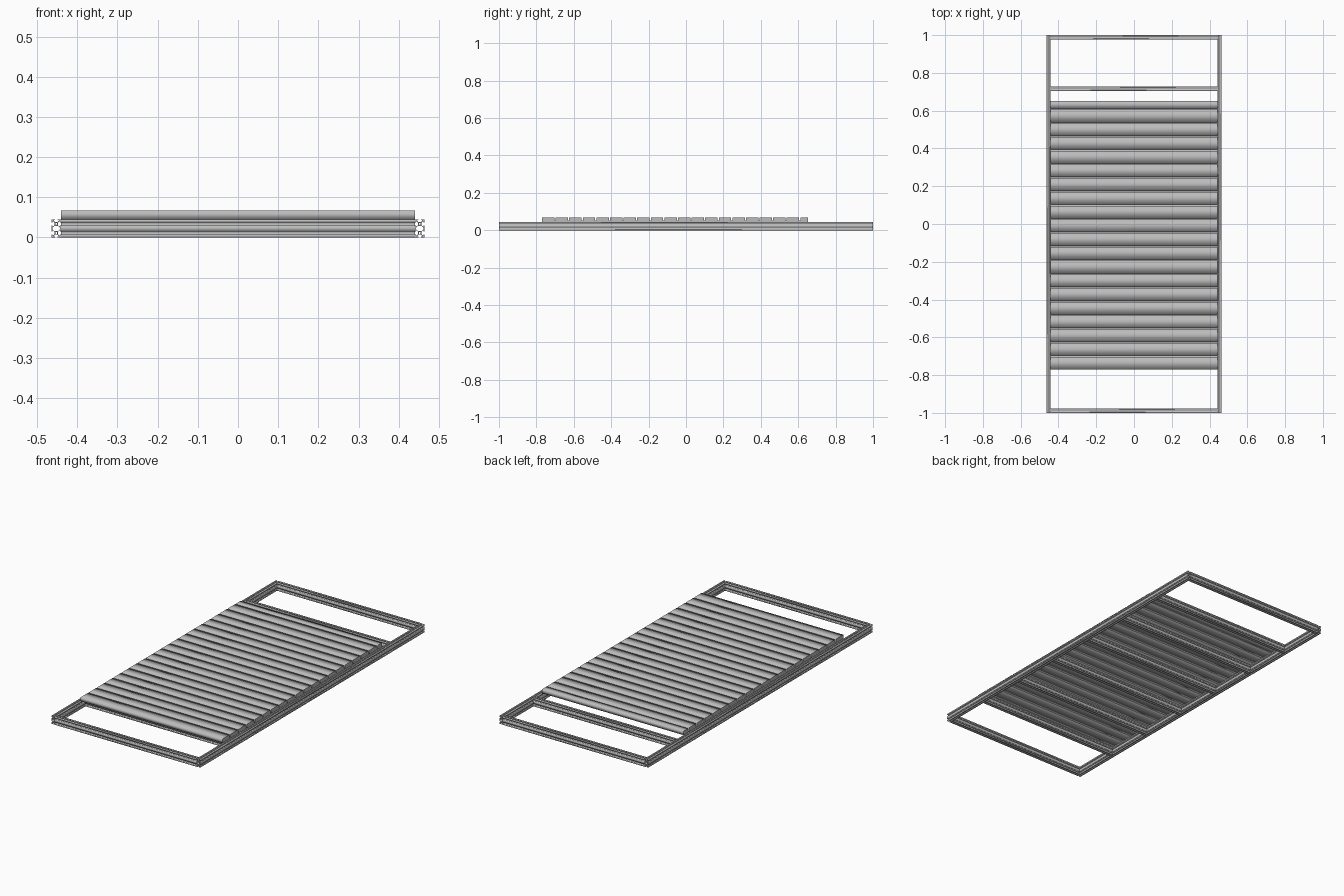
import bpy
import math
from mathutils import Vector, Matrix

old = bpy.data.objects.get("Cube")
if old:
    bpy.data.objects.remove(old, do_unlink=True)

U = 0.0225 / 20          # one profile unit
RAIL_X = 0.4523          # rail centre line
BEAM_HALF = 0.441        # half length of the cross beams
HEIGHT = 40 * U

grey = bpy.data.materials.new("plain grey")
grey.use_nodes = True
grey.diffuse_color = (0.5, 0.5, 0.5, 1)
grey.node_tree.nodes["Principled BSDF"].inputs["Base Color"].default_value = (0.5, 0.5, 0.5, 1)


def extrude_loops(name, loops, half_length, location, rotation):
    """Fill closed 2D loops (inner ones become holes) and extrude them."""
    curve = bpy.data.curves.new(name, "CURVE")
    curve.dimensions = "2D"
    curve.fill_mode = "BOTH"
    curve.extrude = half_length
    for loop in loops:
        spline = curve.splines.new("POLY")
        spline.points.add(len(loop) - 1)
        for point, (x, y) in zip(spline.points, loop):
            point.co = (x, y, 0, 1)
        spline.use_cyclic_u = True
    temp = bpy.data.objects.new(name + " outline", curve)
    bpy.context.collection.objects.link(temp)
    graph = bpy.context.evaluated_depsgraph_get()
    mesh = bpy.data.meshes.new_from_object(temp.evaluated_get(graph))
    bpy.data.objects.remove(temp, do_unlink=True)
    bpy.data.curves.remove(curve)
    mesh.materials.clear()
    mesh.materials.append(grey)
    mesh.name = name
    obj = bpy.data.objects.new(name, mesh)
    obj.location = location
    obj.rotation_euler = rotation
    bpy.context.collection.objects.link(obj)
    return obj


# Slotted double profile: T-slots on every side, two bores, one middle cavity
half_slot = [(10, 3), (8.2, 3), (8.2, 5.5), (7, 5.5), (4, 2.7)]
slot = [(d, -t) for d, t in half_slot] + half_slot[::-1]


def slot_at(centre_y, angle):
    turn = Matrix.Rotation(math.radians(angle), 2)
    return [tuple((turn @ Vector(p) + Vector((0, centre_y))) * U) for p in slot]


def scaled(points):
    return [(x * U, y * U) for x, y in points]


outline = (slot_at(-10, 0) + slot_at(10, 0) + scaled([(10, 20)])
           + slot_at(10, 90) + scaled([(-10, 20)])
           + slot_at(10, 180) + slot_at(-10, 180) + scaled([(-10, -20)])
           + slot_at(-10, 270) + scaled([(10, -20)]))
cavity = scaled([(8.2, -2), (8.2, 2), (4, 5.6), (-4, 5.6),
                 (-8.2, 2), (-8.2, -2), (-4, -5.6), (4, -5.6)])
bores = [scaled([(2.1 * math.cos(i * math.pi / 6), cy + 2.1 * math.sin(i * math.pi / 6))
                 for i in range(12)]) for cy in (-10, 10)]
profile = [outline, cavity] + bores

ALONG_Y = (math.pi / 2, 0, 0)
ALONG_X = (math.pi / 2, 0, math.pi / 2)

# Side rails
for side, x in (("left", RAIL_X), ("right", -RAIL_X)):
    extrude_loops(side + "_rail", profile, 1.0, (x, 0, HEIGHT / 2), ALONG_Y)

# End beams
for end, y in (("front", -1), ("back", 1)):
    extrude_loops(end + "_end_beam", profile, BEAM_HALF,
                  (0, y * (1 - 10 * U), HEIGHT / 2), ALONG_X)

# Evenly spaced beams carrying the deck
for i in range(6):
    extrude_loops(f"cross_beam_{i + 1}", profile, BEAM_HALF,
                  (0, 0.716 * (2 * i / 5 - 1), HEIGHT / 2), ALONG_X)

# Deck boards: closed underside with a narrow groove between boards, last one cut short
START, END, PITCH, GROOVE = -0.77, 0.652, 0.0727, 0.006
TOP, LIP = 0.0675, 0.051
count = math.ceil((END - START) / PITCH)
for i in range(count):
    y0 = START + i * PITCH
    y1 = min(y0 + PITCH, END)
    if i < count - 1:
        section = [(y0, HEIGHT), (y1, HEIGHT), (y1, LIP), (y1 - GROOVE, LIP),
                   (y1 - GROOVE, TOP), (y0, TOP)]
    else:
        section = [(y0, HEIGHT), (y1, HEIGHT), (y1, TOP), (y0, TOP)]
    extrude_loops(f"deck_board_{i + 1}", [section], BEAM_HALF, (0, 0, 0), ALONG_X)
